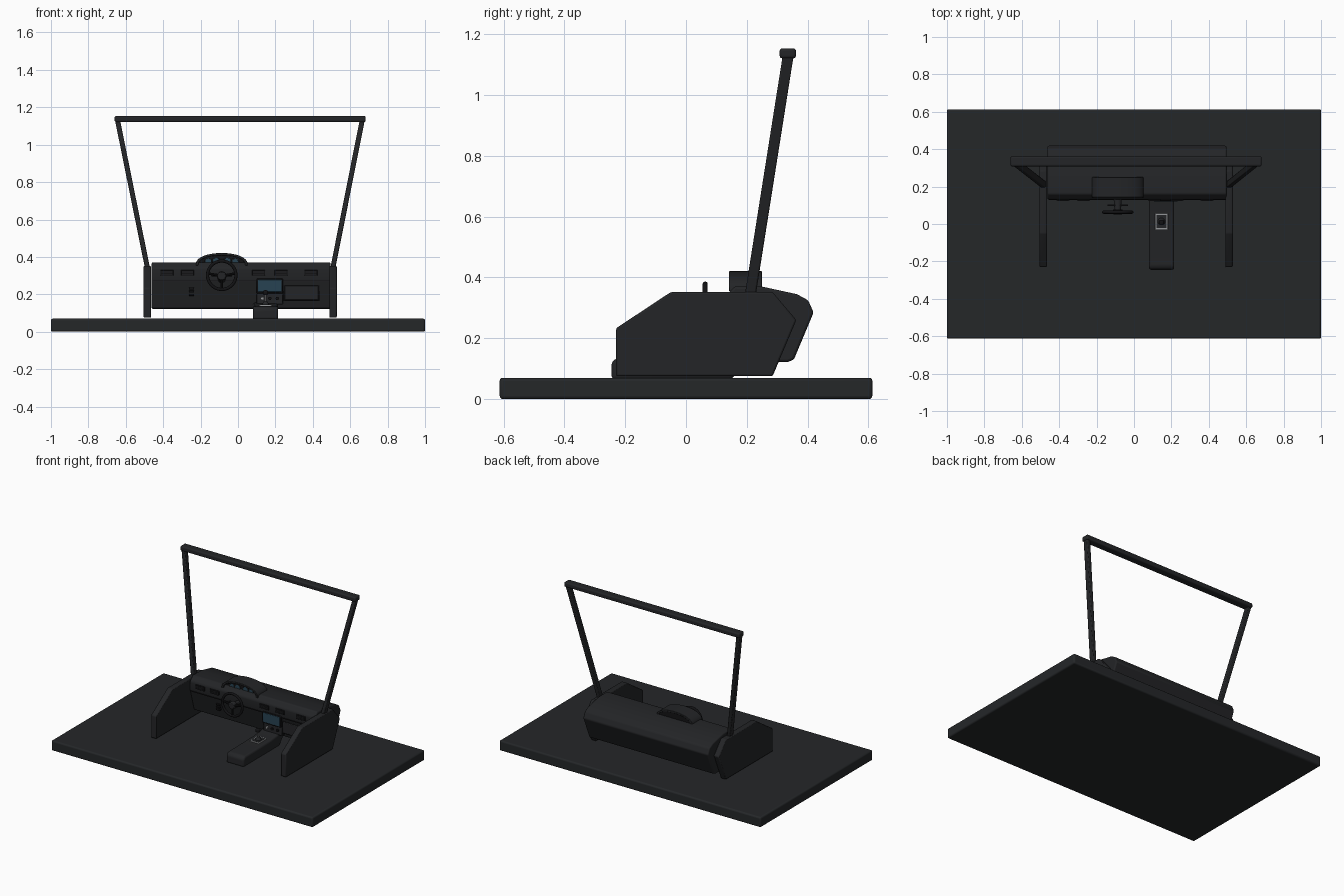
import bpy, bmesh, math
from mathutils import Vector, Matrix

if "Cube" in bpy.data.objects:
    bpy.data.objects.remove(bpy.data.objects["Cube"])


def mat(name, c):
    m = bpy.data.materials.new(name)
    m.diffuse_color = (*c, 1)
    m.use_nodes = True
    m.node_tree.nodes["Principled BSDF"].inputs["Base Color"].default_value = m.diffuse_color
    return m


DARK = mat("dark_plastic", (0.017, 0.018, 0.020))
BASE = mat("dark_base", (0.018, 0.020, 0.022))
BLACK = mat("black", (0.006, 0.006, 0.007))
BLUE = mat("screen_blue", (0.02, 0.055, 0.085))
SILVER = mat("silver", (0.3, 0.31, 0.32))


def finish(name, bm, m, bevel=0.0, seg=2, smooth=True):
    bmesh.ops.recalc_face_normals(bm, faces=bm.faces)
    me = bpy.data.meshes.new(name)
    bm.to_mesh(me)
    bm.free()
    ob = bpy.data.objects.new(name, me)
    bpy.context.collection.objects.link(ob)
    me.materials.append(m)
    if bevel:
        b = ob.modifiers.new("bevel", 'BEVEL')
        b.width, b.segments, b.limit_method = bevel, seg, 'ANGLE'
        b.angle_limit = math.radians(25)
    if smooth:
        bpy.ops.object.select_all(action='DESELECT')
        ob.select_set(True)
        bpy.context.view_layer.objects.active = ob
        bpy.ops.object.shade_smooth_by_angle(angle=math.radians(35))
    return ob


def box(name, x, y, z, m=DARK, bevel=0.004, seg=2):
    bm = bmesh.new()
    bmesh.ops.create_cube(bm, size=1)
    for v in bm.verts:
        v.co = Vector([(a + b) / 2 + c * (b - a) for (a, b), c in zip((x, y, z), v.co)])
    return finish(name, bm, m, bevel, seg)


def extrude(name, pts, axis, a, b, m=DARK, bevel=0.006, seg=2):
    # axis 'x': points are (y, z); axis 'y': points are (x, z)
    bm = bmesh.new()
    put = (lambda p, t: (t, p[0], p[1])) if axis == 'x' else (lambda p, t: (p[0], t, p[1]))
    f = bm.faces.new([bm.verts.new(put(p, a)) for p in pts])
    r = bmesh.ops.extrude_face_region(bm, geom=[f])
    d = put((0, 0), b - a)
    bmesh.ops.translate(bm, vec=d, verts=[g for g in r['geom'] if isinstance(g, bmesh.types.BMVert)])
    return finish(name, bm, m, bevel, seg)


def rod(name, p, q, r1, r2=None, m=DARK, n=20, bevel=0.0):
    p, q = Vector(p), Vector(q)
    bm = bmesh.new()
    rot = (q - p).to_track_quat('Z', 'Y').to_matrix().to_4x4()
    bmesh.ops.create_cone(bm, cap_ends=True, segments=n, radius1=r1, radius2=r1 if r2 is None else r2,
                          depth=(q - p).length, matrix=Matrix.Translation((p + q) / 2) @ rot)
    return finish(name, bm, m, bevel)


def ring(name, c, R, r, m, n=40, k=10):
    # torus facing the driver (-y)
    bm = bmesh.new()
    g = [[bm.verts.new((c[0] + (R + r * math.cos(b)) * math.cos(a), c[1] + r * math.sin(b),
                        c[2] + (R + r * math.cos(b)) * math.sin(a)))
          for b in [2 * math.pi * j / k for j in range(k)]]
         for a in [2 * math.pi * i / n for i in range(n)]]
    for i in range(n):
        for j in range(k):
            bm.faces.new((g[i][j], g[(i + 1) % n][j], g[(i + 1) % n][(j + 1) % k], g[i][(j + 1) % k]))
    return finish(name, bm, m)


# base slab
box("base_platform", (-1, 1), (-0.613, 0.613), (0, 0.07), BASE, 0.01, 3)

# side panels
side = [(-0.23, 0.075), (-0.23, 0.233), (-0.05, 0.352), (0.285, 0.352), (0.363, 0.26), (0.285, 0.075)]
for n, x in (("left", -0.485), ("right", 0.508)):
    extrude(n + "_side_panel", side, 'x', x - 0.02, x + 0.02)

# windshield frame: square posts leaning outward and back
for n, x0, x1 in (("left", -0.485, -0.645), ("right", 0.508, 0.665)):
    bm = bmesh.new()
    for cx, cy, cz in ((x0, 0.212, 0.345), (x1, 0.337, 1.135)):
        for sx, sy in ((-1, -1), (1, -1), (1, 1), (-1, 1)):
            bm.verts.new((cx + sx * 0.0135, cy + sy * 0.018, cz))
    v = list(bm.verts)
    for i in range(4):
        bm.faces.new((v[i], v[(i + 1) % 4], v[4 + (i + 1) % 4], v[4 + i]))
    bm.faces.new(v[:4])
    bm.faces.new(v[4:])
    finish(n + "_windshield_post", bm, DARK, 0.005)
box("windshield_top_bar", (-0.66, 0.682), (0.308, 0.362), (1.121, 1.154), DARK, 0.009, 3)

# dashboard body
dash = [(0.175, 0.125), (0.135, 0.265), (0.13, 0.285), (0.132, 0.34), (0.16, 0.371), (0.25, 0.37),
        (0.365, 0.345), (0.402, 0.325), (0.42, 0.285), (0.355, 0.13), (0.335, 0.122)]
extrude("dashboard", dash, 'x', -0.462, 0.495, DARK, 0.008, 3)

# instrument hood: arched shell with a recessed gauge face
CX = -0.087


def arch(w, h, n=16):
    return [(CX - w * math.cos(math.pi * i / n), 0.355 + h * math.sin(math.pi * i / n) ** 0.8)
            for i in range(n + 1)]


extrude("instrument_hood", arch(0.139, 0.066) + arch(0.125, 0.054)[::-1], 'y', 0.142, 0.25, DARK, 0.002)
extrude("gauge_face", arch(0.127, 0.056), 'y', 0.165, 0.248, BLACK, 0)
for i, (dx, r) in enumerate(((-0.072, 0.017), (-0.03, 0.02), (0.03, 0.02), (0.072, 0.017))):
    c = (CX + dx, 0.162, 0.376)
    ring(f"gauge_rim_{i}", c, r, 0.0025, DARK, 24, 6)
    rod(f"gauge_dial_{i}", (c[0], 0.161, c[2]), (c[0], 0.167, c[2]), r, m=BLUE)

# steering wheel and column
W = (CX, 0.063, 0.302)
ring("steering_wheel_rim", W, 0.076, 0.0085, BLACK, 48, 12)
rod("steering_hub", (CX, 0.05, 0.298), (CX, 0.078, 0.298), 0.022, 0.026, bevel=0.004)
for i, a in enumerate((8, 172, 270)):
    d = Vector((math.cos(math.radians(a)), 0, math.sin(math.radians(a))))
    rod(f"steering_spoke_{i}", Vector((CX, 0.064, 0.298)) + d * 0.015, Vector(W) + d * 0.075, 0.008, 0.006, BLACK, 10)
rod("steering_column", (CX, 0.07, 0.295), (CX, 0.16, 0.28), 0.017, 0.024)
rod("column_stalk", (CX - 0.055, 0.1, 0.3), (CX + 0.055, 0.1, 0.3), 0.004, n=10)

# dashboard front details
box("dash_trim_strip", (-0.455, 0.488), (0.127, 0.14), (0.273, 0.277), BLACK, 0)
box("screen_bezel", (0.1, 0.24), (0.124, 0.15), (0.205, 0.284), BLACK)
box("centre_screen", (0.107, 0.233), (0.121, 0.13), (0.213, 0.278), BLUE, 0.002)
box("centre_stack", (0.1, 0.24), (0.135, 0.18), (0.145, 0.206))
for i in range(3):
    rod(f"climate_knob_{i}", (0.13 + i * 0.04, 0.126, 0.178), (0.13 + i * 0.04, 0.14, 0.178), 0.009, m=SILVER if i == 0 else BLACK)
box("glove_box_surround", (0.242, 0.437), (0.139, 0.18), (0.163, 0.252), BLACK, 0.003)
box("glove_box_door", (0.248, 0.431), (0.135, 0.18), (0.169, 0.246), DARK, 0.004)
for i in range(3):
    box(f"switch_{i}", (-0.262, -0.234), (0.133, 0.16), (0.192 + i * 0.017, 0.203 + i * 0.017), BLACK, 0.002)
for i, x in enumerate((-0.38, -0.27, 0.11, 0.23, 0.39)):
    box(f"air_vent_{i}", (x - 0.035, x + 0.035), (0.125, 0.14), (0.3, 0.33), BLACK, 0.003)
    for j in range(3):
        box(f"air_vent_{i}_slat_{j}", (x - 0.03, x + 0.03), (0.122, 0.13), (0.305 + j * 0.008, 0.308 + j * 0.008), DARK, 0)

# centre console and gear lever
con = [(-0.245, 0.065), (-0.245, 0.12), (-0.228, 0.136), (0.05, 0.14), (0.12, 0.148), (0.2, 0.16), (0.2, 0.125), (0.15, 0.065)]
extrude("centre_console", con, 'x', 0.08, 0.215, DARK, 0.012, 3)
box("gear_plate_frame", (0.113, 0.181), (-0.03, 0.056), (0.13, 0.1435), SILVER, 0.002)
box("gear_plate", (0.12, 0.174), (-0.022, 0.048), (0.135, 0.145), DARK, 0.001)
rod("gear_boot", (0.147, 0.013, 0.144), (0.147, 0.013, 0.165), 0.02, 0.007)
rod("gear_lever", (0.147, 0.013, 0.155), (0.147, 0.008, 0.2), 0.005, m=SILVER, n=12)
box("gear_knob", (0.133, 0.161), (-0.006, 0.022), (0.196, 0.222), BLACK, 0.009, 3)
